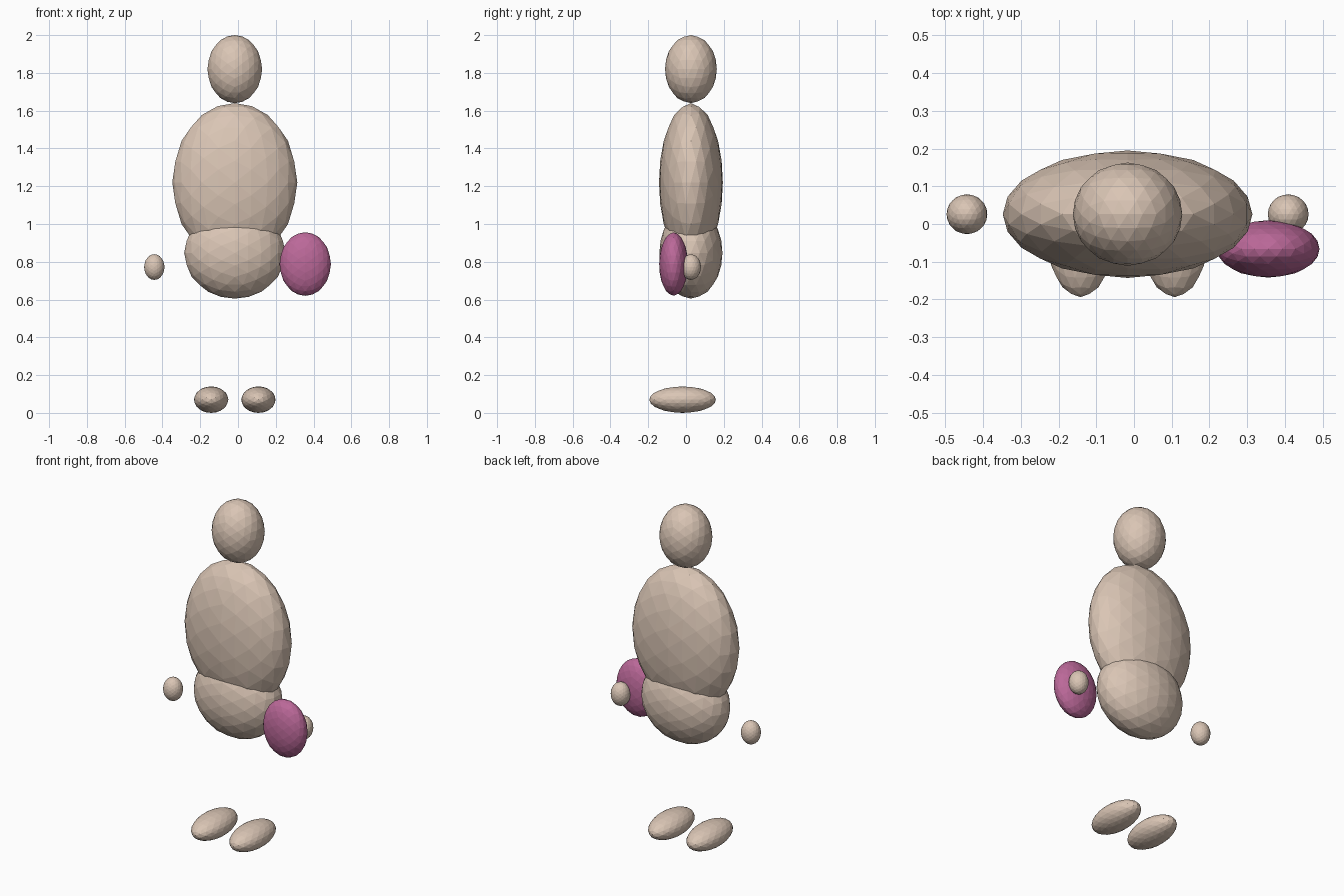
import bpy
import bmesh
from mathutils import Vector

cube = bpy.data.objects.get("Cube")
if cube:
    bpy.data.objects.remove(cube, do_unlink=True)


def make_material(name, color):
    mat = bpy.data.materials.new(name)
    mat.use_nodes = True
    mat.diffuse_color = (*color, 1)
    bsdf = next(n for n in mat.node_tree.nodes if n.type == "BSDF_PRINCIPLED")
    bsdf.inputs["Base Color"].default_value = (*color, 1)
    return mat


beige = make_material("warm beige", (0.70, 0.56, 0.46))
pink = make_material("plum pink", (0.50, 0.14, 0.32))


def ellipsoid(name, center, radii, mat):
    """Faceted ellipsoid: an icosahedron with edges centred on the axes, split twice."""
    bm = bmesh.new()
    phi = (1 + 5 ** 0.5) / 2
    for a in (-1, 1):
        for b in (-phi, phi):
            for corner in ((a, 0, b), (0, b, a), (b, a, 0)):
                bm.verts.new(Vector(corner).normalized())
    bmesh.ops.convex_hull(bm, input=bm.verts[:])
    for _ in range(2):
        bmesh.ops.subdivide_edges(bm, edges=bm.edges[:], cuts=1, use_grid_fill=True)
        for v in bm.verts:
            v.co.normalize()
    bmesh.ops.scale(bm, vec=radii, verts=bm.verts[:])
    bmesh.ops.recalc_face_normals(bm, faces=bm.faces[:])
    mesh = bpy.data.meshes.new(name)
    bm.to_mesh(mesh)
    bm.free()
    mesh.materials.append(mat)
    obj = bpy.data.objects.new(name, mesh)
    obj.location = center
    bpy.context.collection.objects.link(obj)
    return obj


# Body stacked along one axis
MID_X, MID_Y = -0.017, 0.026
ellipsoid("head", (MID_X, MID_Y, 1.82), (0.145, 0.137, 0.18), beige)
ellipsoid("torso", (MID_X, MID_Y, 1.22), (0.331, 0.169, 0.42), beige)
ellipsoid("hips", (MID_X, MID_Y, 0.847), (0.268, 0.167, 0.242), beige)

# Paired hands and feet
for side, s in (("left", 1), ("right", -1)):
    ellipsoid(side + "_hand", (MID_X + s * 0.426, MID_Y, 0.772), (0.054, 0.053, 0.068), beige)
    ellipsoid(side + "_foot", (MID_X + s * 0.125, -0.018, 0.07), (0.091, 0.176, 0.07), beige)

# Bag held in front of the left hand
ellipsoid("bag", (0.356, -0.066, 0.788), (0.136, 0.076, 0.168), pink)
